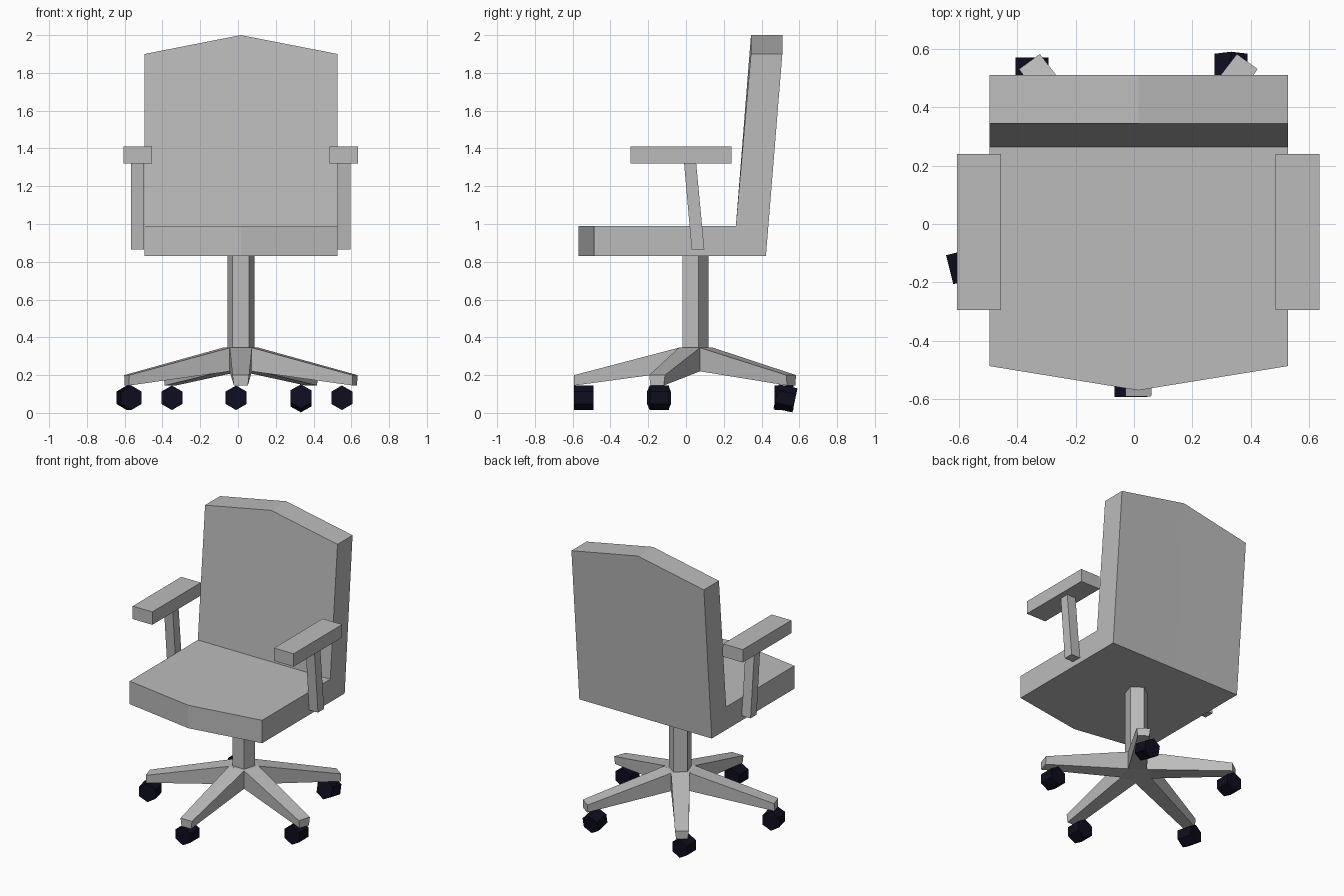
import bpy
from math import radians, sin, cos
from mathutils import Vector, Matrix

cube = bpy.data.objects.get("Cube")
if cube:
    bpy.data.objects.remove(cube, do_unlink=True)


def material(name, color):
    m = bpy.data.materials.new(name)
    m.use_nodes = True
    m.diffuse_color = color
    m.node_tree.nodes["Principled BSDF"].inputs["Base Color"].default_value = color
    return m


grey = material("light grey", (0.5, 0.5, 0.5, 1))
navy = material("dark navy", (0.004, 0.004, 0.014, 1))
CX, CY = 0.015, 0.043  # axis of the pedestal


def loft(name, sections, mat, capped=True):
    """Skin a list of matching closed outlines."""
    n = len(sections[0])
    verts = [p for s in sections for p in s]
    faces = [(k * n + i, k * n + (i + 1) % n, (k + 1) * n + (i + 1) % n, (k + 1) * n + i)
             for k in range(len(sections) - 1) for i in range(n)]
    if capped:
        faces += [tuple(reversed(range(n))), tuple(range(len(verts) - n, len(verts)))]
    me = bpy.data.meshes.new(name)
    me.from_pydata(verts, [], faces)
    me.materials.append(mat)
    ob = bpy.data.objects.new(name, me)
    bpy.context.collection.objects.link(ob)
    # outward normals
    import bmesh
    bm = bmesh.new()
    bm.from_mesh(me)
    bmesh.ops.recalc_face_normals(bm, faces=bm.faces)
    bm.to_mesh(me)
    bm.free()
    return ob


def rect(x0, x1, y0, y1, z):
    return [(x0, y0, z), (x1, y0, z), (x1, y1, z), (x0, y1, z)]


def pentagon(r, z):
    return [(CX + r * cos(radians(90 + 72 * i)), CY + r * sin(radians(90 + 72 * i)), z)
            for i in range(5)]


# Seat and backrest: L profile, pointed at the middle of the front and top
def seat_profile(x, front, top):
    return [(x, y, z) for y, z in ((front, 0.83), (0.423, 0.83), (0.51, top),
                                   (0.344, top), (0.264, 0.99), (front, 0.99))]


loft("seat_and_backrest", [seat_profile(-0.495, -0.487, 1.9),
                           seat_profile(CX, -0.57, 2.0),
                           seat_profile(0.527, -0.487, 1.9)], grey)

# Armrests and their leaning posts
for side, label in ((1, "left"), (-1, "right")):
    a, b = sorted((CX + side * 0.47, CX + side * 0.621))
    loft(label + "_armrest", [rect(a, b, -0.295, 0.24, 1.32), rect(a, b, -0.295, 0.24, 1.41)], grey)
    a, b = sorted((CX + side * 0.513, CX + side * 0.581))
    loft(label + "_armrest_post", [rect(a, b, 0.03, 0.097, 0.865),
                                   rect(a, b, -0.01, 0.054, 1.32)], grey)

# Five-sided column and hub
loft("column", [pentagon(0.075, 0.3), pentagon(0.075, 0.83)], grey)
loft("hub", [pentagon(0.1, 0.22), pentagon(0.1, 0.345)], grey)


# Tapered legs, one from each hub side
def leg_section(y, low, high, w_low, w_high):
    return [Vector(p) for p in ((-w_low, y, low), (w_low, y, low),
                                (w_high, y, high), (-w_high, y, high))]


for i in range(5):
    spin = Matrix.Translation((CX, CY, 0)) @ Matrix.Rotation(radians(72 * i), 4, 'Z')
    parts = [leg_section(-0.081, 0.22, 0.345, 0.0588, 0.0588),
             leg_section(-0.635, 0.145, 0.2, 0.037, 0.044)]
    loft("leg_%d" % (i + 1), [[spin @ p for p in s] for s in parts], grey)

# Hexagonal caster wheels: centre, swivel, tilt
wheels = [((-0.01, -0.542, 0.08), 0, 0), ((0.55, -0.14, 0.08), 0, 0),
          ((0.333, 0.527, 0.077), 0, -12), ((-0.35, 0.519, 0.08), 0, 0),
          ((-0.577, -0.143, 0.08), 14, 0)]
for i, (centre, swivel, tilt) in enumerate(wheels):
    place = (Matrix.Translation(centre) @ Matrix.Rotation(radians(swivel), 4, 'Z')
             @ Matrix.Rotation(radians(tilt), 4, 'X'))
    rings = [[place @ Vector((0.065 * sin(radians(60 * k)), y, 0.065 * cos(radians(60 * k))))
              for k in range(6)] for y in (-0.051, 0.051)]
    loft("caster_wheel_%d" % (i + 1), rings, navy)
